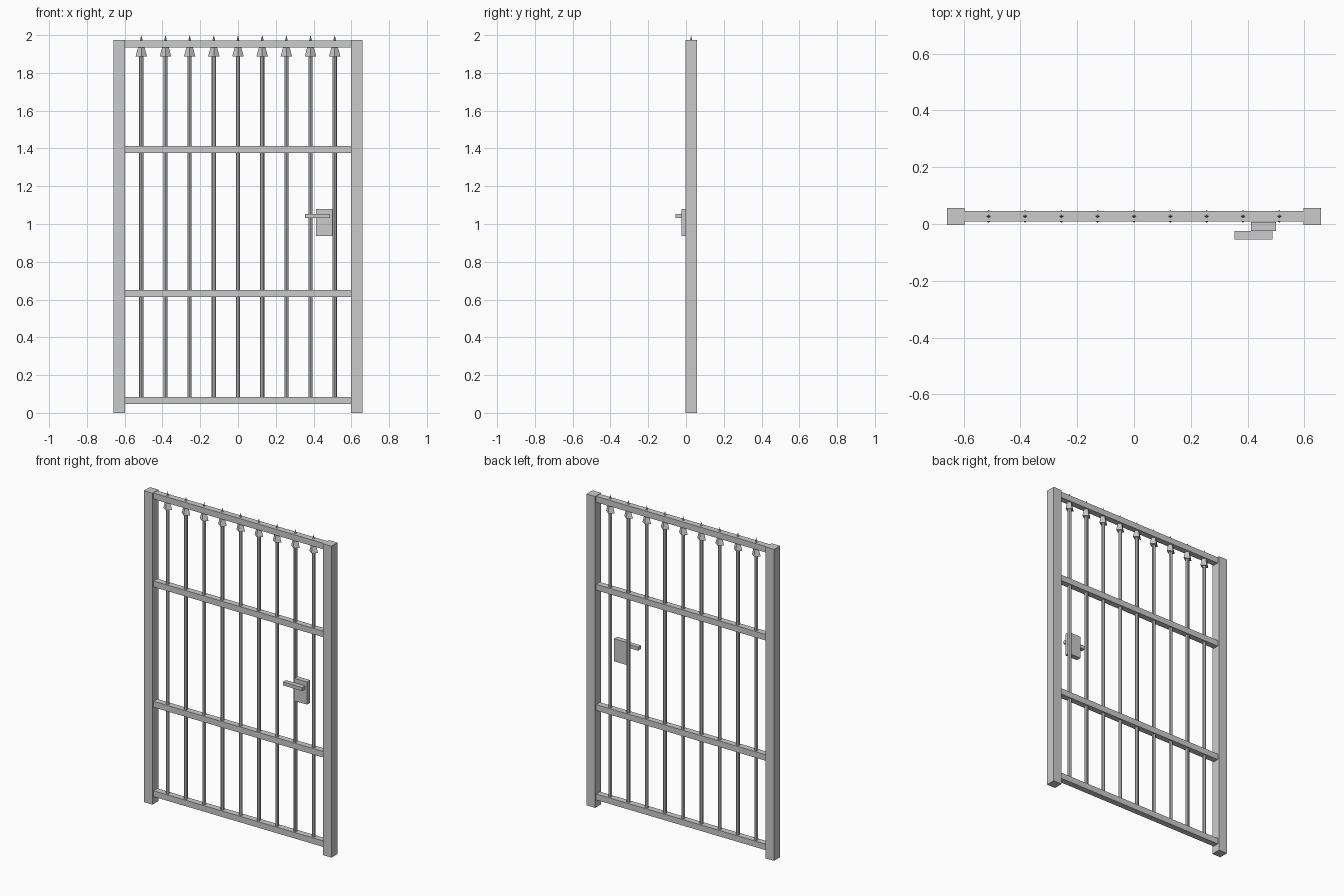
import bpy
from mathutils import Matrix

cube = bpy.data.objects.get("Cube")
if cube:
    bpy.data.objects.remove(cube, do_unlink=True)

# One plain light grey metal for the whole gate
GREY = (0.6, 0.6, 0.6, 1)
metal = bpy.data.materials.new("light_grey_metal")
metal.use_nodes = True
metal.diffuse_color = GREY
metal.node_tree.nodes["Principled BSDF"].inputs["Base Color"].default_value = GREY


def finish(name):
    obj = bpy.context.object
    obj.name = name
    obj.data.materials.append(metal)
    return obj


def box(name, low, high):
    center = [(a + b) / 2 for a, b in zip(low, high)]
    size = [b - a for a, b in zip(low, high)]
    bpy.ops.mesh.primitive_cube_add(size=1, location=center)
    obj = finish(name)
    obj.data.transform(Matrix.Diagonal((*size, 1)))
    return obj


MID_Y = 0.027        # centre plane of the gate
HALF_POST = 0.03
HALF_RAIL = 0.019
POST_X = 0.628

# Side posts
for side, x in (("right", -POST_X), ("left", POST_X)):
    box(side + "_post", (x - HALF_POST, MID_Y - HALF_POST, 0),
        (x + HALF_POST, MID_Y + HALF_POST, 1.975))

# Cross rails, butting against the posts
RAIL_END = POST_X - HALF_POST
rails = {"bottom": 0.065, "lower": 0.632, "upper": 1.395, "top": 1.953}
for label, z in rails.items():
    box(label + "_rail", (-RAIL_END, MID_Y - HALF_RAIL, z - HALF_RAIL),
        (RAIL_END, MID_Y + HALF_RAIL, z + HALF_RAIL))

# Upright bars with flattened four-sided spear heads
BAR_LOW, HEAD_LOW, TIP = 0.065, 1.888, 2.0
for i in range(9):
    x = (i - 4) * 0.128
    bpy.ops.mesh.primitive_cylinder_add(
        vertices=8, radius=0.011, depth=HEAD_LOW - BAR_LOW,
        location=(x, MID_Y, (BAR_LOW + HEAD_LOW) / 2))
    finish(f"bar_{i + 1}")
    bpy.ops.mesh.primitive_cone_add(
        vertices=4, radius1=1, radius2=0, depth=TIP - HEAD_LOW,
        location=(x, MID_Y, (HEAD_LOW + TIP) / 2))
    head = finish(f"spear_head_{i + 1}")
    head.data.transform(Matrix.Diagonal((0.03, 0.022, 1, 1)))

# Lock plate and lever handle
box("lock_plate", (0.413, -0.025, 0.937), (0.501, 0.007, 1.08))
box("lever_handle", (0.354, -0.055, 1.031), (0.488, -0.025, 1.053))
